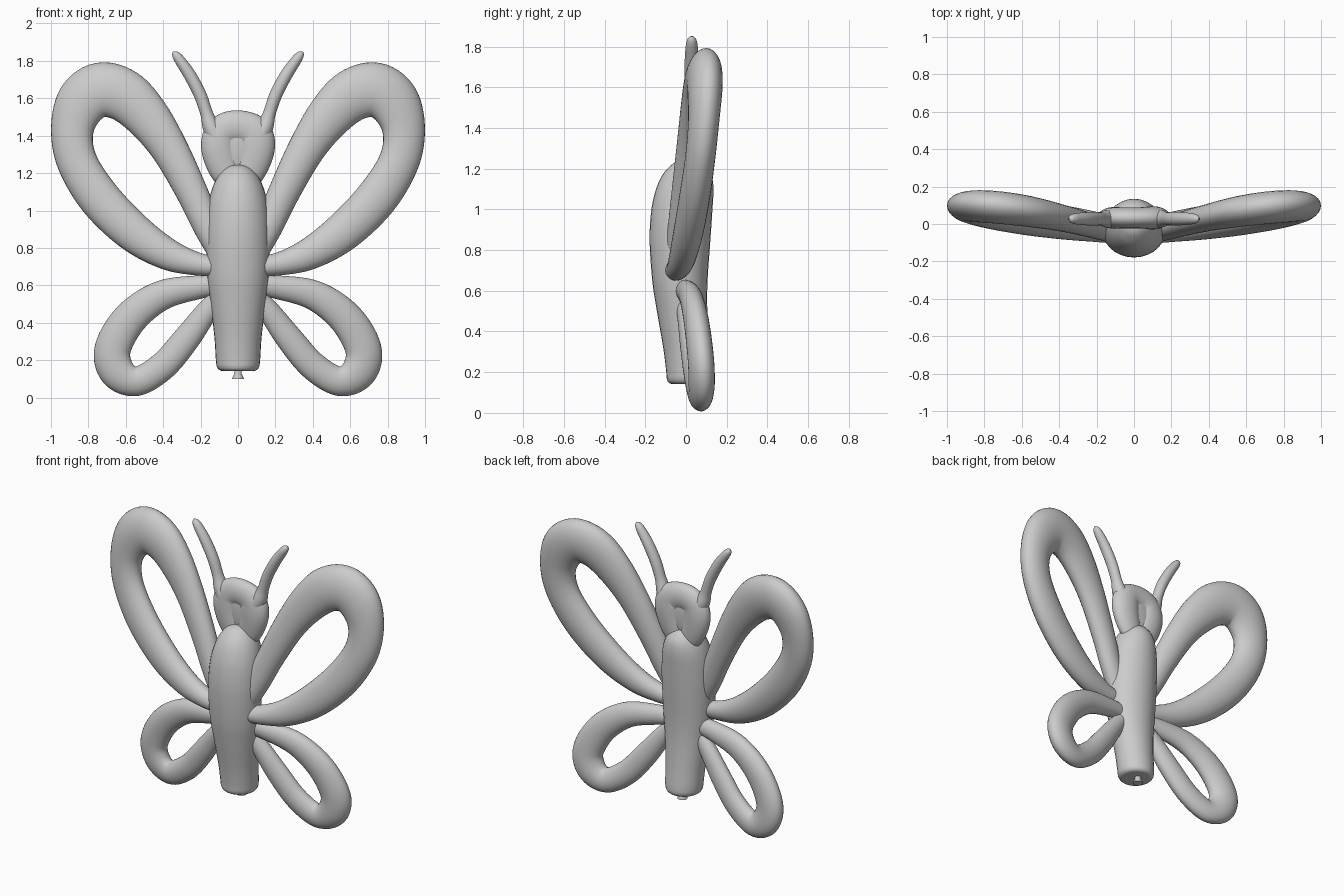
import bpy, bmesh, math
from mathutils import Vector

SIDES = 28


def loft(name, rings):
    """Skin a list of vertex rings and cap both ends."""
    bm = bmesh.new()
    rows = [[bm.verts.new(p) for p in ring] for ring in rings]
    for a, b in zip(rows, rows[1:]):
        n = len(a)
        for i in range(n):
            j = (i + 1) % n
            bm.faces.new((a[i], a[j], b[j], b[i]))
    bm.faces.new(rows[0])
    bm.faces.new(rows[-1])
    bmesh.ops.recalc_face_normals(bm, faces=bm.faces)
    mesh = bpy.data.meshes.new(name)
    bm.to_mesh(mesh)
    bm.free()
    obj = bpy.data.objects.new(name, mesh)
    bpy.context.collection.objects.link(obj)
    return obj


def smooth_path(pts, steps=7):
    """Catmull-Rom through tuples of any length."""
    p = [Vector(q) for q in pts]
    p = [2 * p[0] - p[1]] + p + [2 * p[-1] - p[-2]]
    out = []
    for i in range(1, len(p) - 2):
        a, b, c, d = p[i - 1:i + 3]
        for k in range(steps):
            t = k / steps
            out.append(0.5 * (2 * b + (c - a) * t + (2 * a - 5 * b + 4 * c - d) * t * t
                              + (3 * b - 3 * c + d - a) * t ** 3))
    out.append(p[-2])
    return out


def tube(name, pts, depth, plane, side=1):
    """Oval tube along (x, z, radius); depth(r) is its y radius, plane(x, z) its y."""
    path = smooth_path(pts)
    rings = []
    for i, (x, z, r) in enumerate(path):
        a, b = path[max(i - 1, 0)], path[min(i + 1, len(path) - 1)]
        dx, dz = b[0] - a[0], b[1] - a[1]
        l = math.hypot(dx, dz)
        nx, nz = -dz / l, dx / l
        r = max(r, 0.003)
        ring = []
        for k in range(SIDES):
            t = math.tau * k / SIDES
            px, pz = x + nx * r * math.cos(t), z + nz * r * math.cos(t)
            ring.append((side * px, plane(px, pz) + depth(r) * math.sin(t), pz))
        rings.append(ring)
    return loft(name, rings)


def stack(name, pts):
    """Upright oval form through (z, x radius, front y, back y)."""
    rings = []
    for z, rx, f, b in pts:
        rings.append([(rx * math.cos(math.tau * k / SIDES),
                       (f + b) / 2 + (b - f) / 2 * math.sin(math.tau * k / SIDES), z)
                      for k in range(SIDES)])
    return loft(name, rings)


# Body
stack("body", smooth_path([
    (0.142, 0.07, -0.05, 0.09), (0.145, 0.095, -0.08, 0.115),
    (0.165, 0.113, -0.094, 0.13), (0.21, 0.119, -0.098, 0.13),
    (0.32, 0.126, -0.112, 0.118), (0.5, 0.146, -0.143, 0.105),
    (0.65, 0.164, -0.166, 0.106), (0.85, 0.171, -0.179, 0.12),
    (1.0, 0.163, -0.17, 0.13), (1.1, 0.144, -0.147, 0.135),
    (1.17, 0.115, -0.115, 0.125), (1.215, 0.08, -0.075, 0.095),
    (1.238, 0.045, -0.04, 0.06), (1.245, 0.004, 0.005, 0.015)], 4))

# Inflation nozzle under the body
stack("nozzle", [(0.1, 0.031, 0.007, 0.069), (0.108, 0.03, 0.008, 0.068),
                 (0.125, 0.02, 0.018, 0.058), (0.17, 0.02, 0.018, 0.058)])

# Head: a closed balloon fold with a thin web that leaves a groove
tube("head_fold", [
    (-0.03, 1.15, 0.07), (-0.075, 1.23, 0.085), (-0.102, 1.33, 0.094),
    (-0.092, 1.405, 0.092), (-0.04, 1.442, 0.09), (0.035, 1.44, 0.091),
    (0.088, 1.405, 0.098), (0.096, 1.33, 0.1), (0.07, 1.23, 0.088),
    (0.03, 1.15, 0.07)], lambda r: r * 0.62, lambda x, z: 0.033)
bpy.ops.mesh.primitive_uv_sphere_add(segments=32, ring_count=16, location=(0, 0.033, 1.34))
web = bpy.context.object
web.name = "head_web"
web.scale = (0.16, 0.045, 0.17)

# Wings and antennae on both sides
upper = [(0.08, 0.74, 0.06), (0.165, 0.915, 0.075), (0.25, 1.105, 0.085),
         (0.37, 1.335, 0.1), (0.49, 1.505, 0.122), (0.61, 1.615, 0.14),
         (0.735, 1.645, 0.146), (0.835, 1.575, 0.138), (0.886, 1.43, 0.114),
         (0.86, 1.26, 0.108), (0.74, 1.065, 0.112), (0.56, 0.885, 0.105),
         (0.38, 0.768, 0.085), (0.22, 0.715, 0.062), (0.08, 0.7, 0.05)]
lower = [(0.07, 0.6, 0.05), (0.21, 0.59, 0.063), (0.41, 0.545, 0.08),
         (0.575, 0.425, 0.092), (0.67, 0.26, 0.097), (0.645, 0.138, 0.095),
         (0.54, 0.088, 0.079), (0.4, 0.17, 0.076), (0.275, 0.315, 0.072),
         (0.17, 0.455, 0.06), (0.07, 0.57, 0.05)]
antenna = [(0.11, 1.38, 0.05), (0.145, 1.45, 0.045), (0.168, 1.52, 0.034), (0.203, 1.62, 0.034),
           (0.258, 1.725, 0.033), (0.31, 1.802, 0.028), (0.331, 1.83, 0.022),
           (0.341, 1.842, 0.014), (0.347, 1.85, 0.002)]
for side, label in ((-1, "left"), (1, "right")):
    tube(label + "_upper_wing", upper, lambda r: 0.037 + r * 0.34,
         lambda x, z: -0.06 + 0.1 * x + 0.08 * (z - 0.7), side)
    tube(label + "_lower_wing", lower, lambda r: 0.025 + r * 0.4,
         lambda x, z: -0.02 + 0.11 * x + 0.05 * (0.65 - z), side)
    tube(label + "_antenna", antenna, lambda r: r * 1.05, lambda x, z: 0.028, side)

# Smooth shading
bpy.ops.object.select_all(action='SELECT')
bpy.context.view_layer.objects.active = web
bpy.ops.object.shade_smooth_by_angle(angle=math.radians(50))
